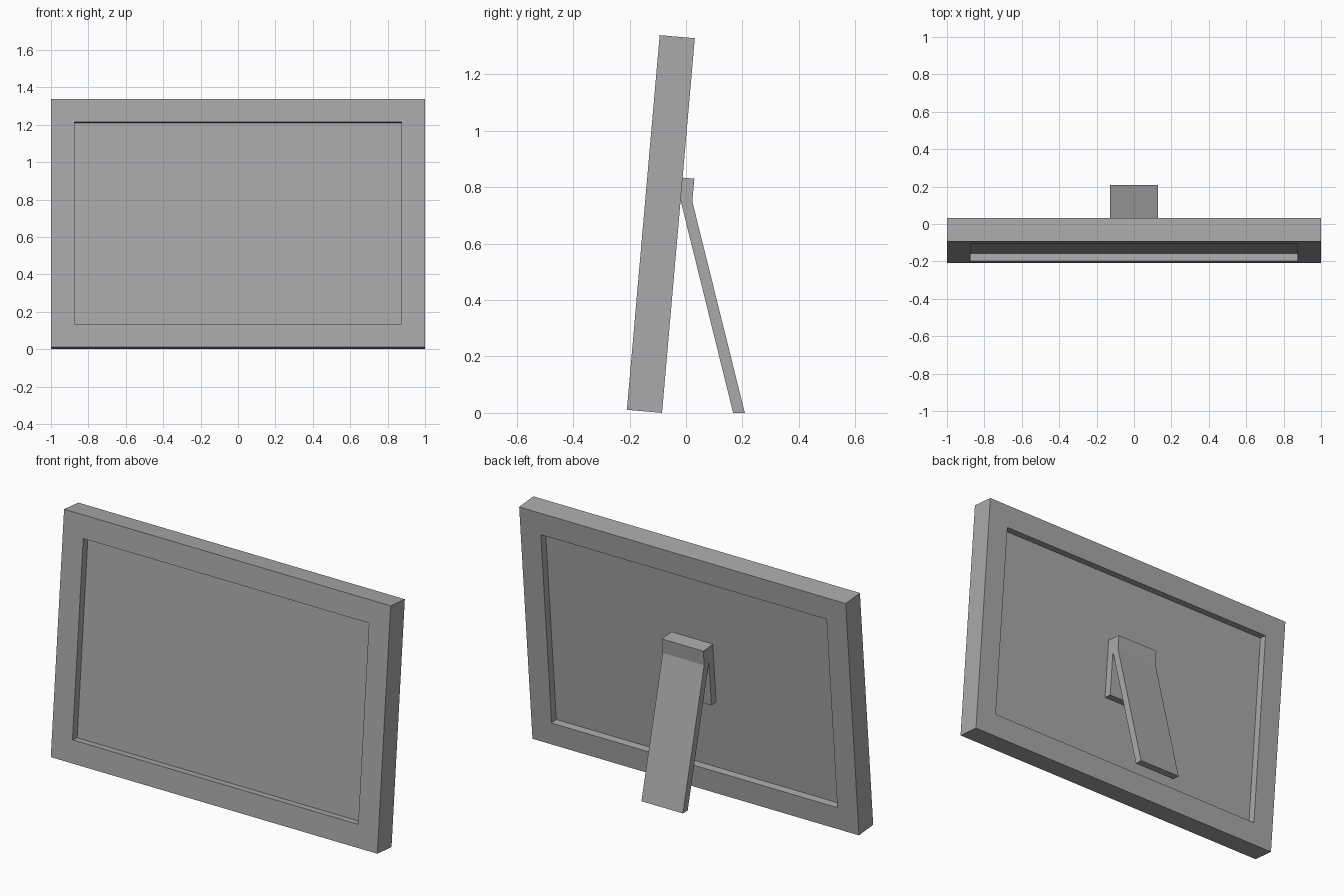
import bpy
import bmesh
import math
from mathutils import Matrix

# Dimensions, with the frame upright before it leans back
WIDTH, HEIGHT, DEPTH = 2.0, 1.333, 0.125
BORDER = 0.125
RECESS = DEPTH / 3
LEAN = math.radians(-5)
STAND_HALF = 0.127

cube = bpy.data.objects.get("Cube")
if cube:
    bpy.data.objects.remove(cube, do_unlink=True)

grey = bpy.data.materials.new("plain grey")
grey.use_nodes = True
colour = (0.4, 0.4, 0.4, 1)
grey.diffuse_color = colour
grey.node_tree.nodes["Principled BSDF"].inputs["Base Color"].default_value = colour

# Pivot is the lower back edge of the frame, where it rests on the ground
lean = Matrix.Translation((0, -0.085, 0)) @ Matrix.Rotation(LEAN, 4, "X")


def finish(bm, name):
    bmesh.ops.recalc_face_normals(bm, faces=bm.faces)
    mesh = bpy.data.meshes.new(name)
    bm.to_mesh(mesh)
    bm.free()
    mesh.materials.append(grey)
    obj = bpy.data.objects.new(name, mesh)
    bpy.context.collection.objects.link(obj)
    return obj


def make_frame():
    """Rectangular section swept around four mitred corners."""
    bm = bmesh.new()
    rings = []
    for sx, sz in ((-1, -1), (1, -1), (1, 1), (-1, 1)):
        ring = []
        for inset, y in ((0, 0), (BORDER, 0), (BORDER, -DEPTH), (0, -DEPTH)):
            x = sx * (WIDTH / 2 - inset)
            z = HEIGHT / 2 + sz * (HEIGHT / 2 - inset)
            ring.append(bm.verts.new(lean @ Matrix.Translation((x, y, z)).translation))
        rings.append(ring)
    for i in range(4):
        a, b = rings[i], rings[(i + 1) % 4]
        for j in range(4):
            k = (j + 1) % 4
            bm.faces.new((a[j], a[k], b[k], b[j]))
    return finish(bm, "frame")


def make_panel():
    """Thin board held in the middle of the frame depth."""
    bm = bmesh.new()
    size = (WIDTH - 2 * BORDER, RECESS, HEIGHT - 2 * BORDER)
    place = Matrix.Translation((0, -DEPTH / 2, HEIGHT / 2))
    bmesh.ops.create_cube(bm, size=1, matrix=lean @ place @ Matrix.Diagonal((*size, 1)))
    return finish(bm, "picture_panel")


def make_stand():
    """Mounting plate, hinge block and leg as one folded profile."""
    bm = bmesh.new()
    leaning = [(RECESS, 0.756), (RECESS, 0.837), (-RECESS, 0.837),
               (-RECESS, 0.505), (0, 0.505), (0, 0.756)]
    profile = [tuple((lean @ Matrix.Translation((0, y, z)).translation).yz)
               for y, z in leaning]
    profile += [(0.167, 0), (0.2085, 0)]
    face = bm.faces.new([bm.verts.new((-STAND_HALF, y, z)) for y, z in profile])
    out = bmesh.ops.extrude_face_region(bm, geom=[face])
    moved = [v for v in out["geom"] if isinstance(v, bmesh.types.BMVert)]
    bmesh.ops.translate(bm, verts=moved, vec=(2 * STAND_HALF, 0, 0))
    return finish(bm, "easel_stand")


make_frame()
make_panel()
make_stand()
